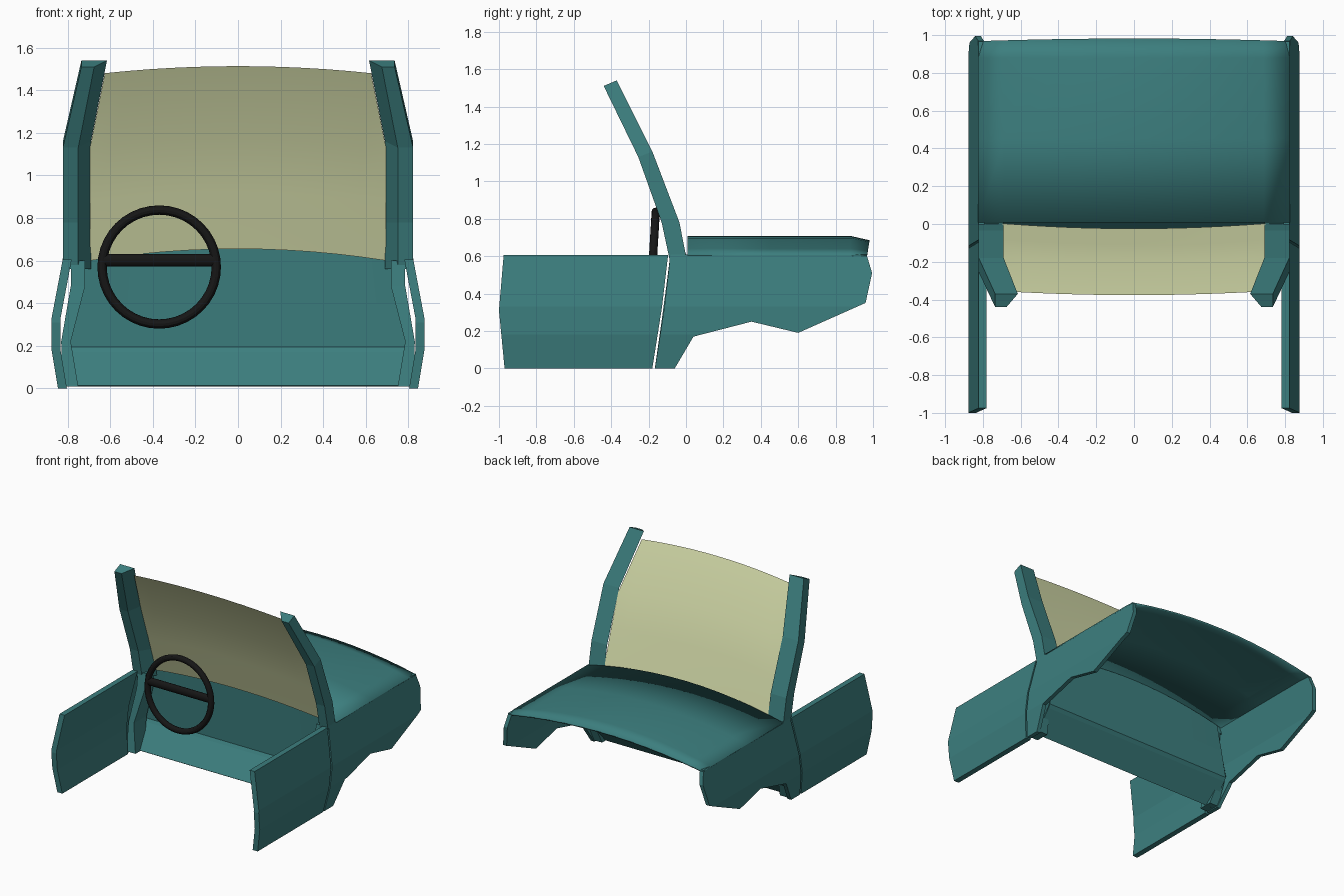
import bpy, bmesh, math
from mathutils import Vector

if "Cube" in bpy.data.objects:
    bpy.data.objects.remove(bpy.data.objects["Cube"])


def material(name, color):
    m = bpy.data.materials.new(name)
    m.diffuse_color = (*color, 1)
    m.use_nodes = True
    m.node_tree.nodes["Principled BSDF"].inputs["Base Color"].default_value = m.diffuse_color
    return m


TEAL = material("teal_paint", (0.045, 0.21, 0.21))
GLASS = material("pale_glass", (0.66, 0.71, 0.40))
BLACK = material("black_rubber", (0.008, 0.008, 0.008))


def finish(bm, name, mat, mirror=False, thickness=0.0, smooth=False):
    if not thickness:
        bmesh.ops.recalc_face_normals(bm, faces=bm.faces)
    mesh = bpy.data.meshes.new(name)
    bm.to_mesh(mesh)
    bm.free()
    ob = bpy.data.objects.new(name, mesh)
    bpy.context.collection.objects.link(ob)
    mesh.materials.append(mat)
    if mirror:
        ob.modifiers.new("mirror", 'MIRROR')
    if thickness:
        s = ob.modifiers.new("thickness", 'SOLIDIFY')
        s.thickness = thickness
        s.offset = -1
    if smooth:
        for p in mesh.polygons:
            p.use_smooth = True
    return ob


def interp(table, z):
    for (z0, x0), (z1, x1) in zip(table, table[1:]):
        if z <= z1:
            return x0 + (x1 - x0) * (z - z0) / (z1 - z0)
    return table[-1][1]


# Body side cross-section: height -> outer x
SIDE = [(0, 0.845), (0.18, 0.875), (0.33, 0.875), (0.61, 0.822)]


def side_panel(name, outline, thick):
    """Flat (y, z) outline bent to the body side and thickened inward."""
    bm = bmesh.new()
    bm.faces.new([bm.verts.new((0, y, z)) for y, z in outline])
    for z in (0.18, 0.33):
        bmesh.ops.bisect_plane(bm, geom=bm.verts[:] + bm.edges[:] + bm.faces[:],
                               plane_co=(0, 0, z), plane_no=(0, 0, 1))
    for v in bm.verts:
        v.co.x = interp(SIDE, v.co.z)
    ext = bmesh.ops.extrude_face_region(bm, geom=bm.faces[:], use_keep_orig=True)
    for v in ext["geom"]:
        if isinstance(v, bmesh.types.BMVert):
            v.co.x -= thick
    return finish(bm, name, TEAL, mirror=True)


def loft(name, sections):
    """Closed solid through matching rings of points."""
    bm = bmesh.new()
    rings = [[bm.verts.new(p) for p in s] for s in sections]
    for a, b in zip(rings, rings[1:]):
        for i in range(len(a)):
            j = (i + 1) % len(a)
            bm.faces.new((a[i], a[j], b[j], b[i]))
    bm.faces.new(rings[0])
    bm.faces.new(rings[-1])
    return finish(bm, name, TEAL, mirror=True)


def sheet(name, rows, point, mat, thickness=0.0, cols=12, smooth=True):
    """Grid surface: point(row, u) for u in -1..1."""
    bm = bmesh.new()
    grid = [[bm.verts.new(point(r, -1 + 2 * i / cols)) for i in range(cols + 1)]
            for r in rows]
    for a, b in zip(grid, grid[1:]):
        for i in range(cols):
            bm.faces.new((a[i], a[i + 1], b[i + 1], b[i]))
    return finish(bm, name, mat, thickness=thickness, smooth=smooth)


# Doors
side_panel("door", [(-0.975, 0.605), (-1.0, 0.31), (-0.97, 0.0),
                    (-0.18, 0.0), (-0.128, 0.33), (-0.096, 0.605)], 0.042)

# Fenders with wheel cut-out
side_panel("fender", [(-0.083, 0.61), (-0.115, 0.33), (-0.166, 0.0), (-0.06, 0.0),
                      (0.04, 0.17), (0.35, 0.25), (0.6, 0.19), (0.96, 0.35),
                      (0.995, 0.51), (0.965, 0.61)], 0.03)

# Windshield pillars: (z rear, z front, y rear, y front, outer x, middle x, inner x)
pillar = [(0.56, 0.56, -0.083, 0.008, 0.822, 0.75, 0.69),
          (0.78, 0.78, -0.130, -0.035, 0.822, 0.75, 0.69),
          (1.13, 1.16, -0.255, -0.18, 0.822, 0.75, 0.69),
          (1.51, 1.54, -0.44, -0.37, 0.735, 0.675, 0.615)]
loft("windshield_pillar", [[(m, y0, z0), (o, y0, z0), (o, y1, z1), (i, y1, z1)]
                           for z0, z1, y0, y1, o, m, i in pillar])

# Lower door posts: (z, y rear, y front, inner x, outer x)
post = [(0.01, -0.165, -0.06, 0.75, 0.825), (0.22, -0.135, 0.02, 0.785, 0.83),
        (0.48, -0.1, 0.01, 0.718, 0.785), (0.6, -0.085, 0.005, 0.718, 0.785)]
loft("door_post", [[(i, a, z), (o, a, z), (o, b, z), (i, b, z)]
                   for z, a, b, i, o in post])

# Hood: (y, edge z, crown height)
hood = [(0.008, 0.61, 0.098), (0.45, 0.61, 0.098), (0.88, 0.61, 0.098),
        (0.968, 0.605, 0.08)]
sheet("hood", hood, lambda r, u: (0.825 * u, r[0] + (0.014 * (1 - u * u) if r[0] > 0.9 else 0),
                                  r[1] + r[2] * (1 - u * u)), TEAL, 0.012)

# Firewall and toe board: (y, z, half width, crown at top)
firewall = [(-0.11, 0.015, 0.81, 0), (0.02, 0.172, 0.81, 0), (0.035, 0.195, 0.81, 0),
            (0.025, 0.4, 0.78, 0), (0.012, 0.605, 0.75, 0.085)]
sheet("firewall", firewall, lambda r, u: (r[2] * u, r[0], r[1] + r[3] * (1 - u * u)),
      TEAL, 0.008, smooth=False)

# Windshield: (y, z, half width, crown)
glass = [(0.003, 0.6, 0.695, 0.055), (-0.085, 0.87, 0.695, 0.05),
         (-0.175, 1.13, 0.695, 0.04), (-0.36, 1.48, 0.625, 0.033)]
sheet("windshield", glass, lambda r, u: (r[2] * u, r[0] - 0.5 * r[3] * (1 - u * u),
                                         r[1] + r[3] * (1 - u * u)), GLASS)

# Steering wheel rim and crossbar
bpy.ops.mesh.primitive_torus_add(major_radius=0.268, minor_radius=0.022,
                                 major_segments=40, minor_segments=12,
                                 location=(-0.37, -0.178, 0.57),
                                 rotation=(math.radians(86.5), 0, 0))
rim = bpy.context.object
rim.name = "steering_wheel_rim"
bpy.ops.mesh.primitive_cylinder_add(vertices=12, radius=0.03, depth=0.53,
                                    location=(-0.37, -0.175, 0.602),
                                    rotation=(0, math.pi / 2, 0))
bar = bpy.context.object
bar.name = "steering_wheel_crossbar"
bar.scale = (1, 0.75, 1)
for ob in (rim, bar):
    ob.data.materials.append(BLACK)
    bpy.ops.object.select_all(action='DESELECT')
    ob.select_set(True)
    bpy.context.view_layer.objects.active = ob
    bpy.ops.object.shade_smooth_by_angle()
